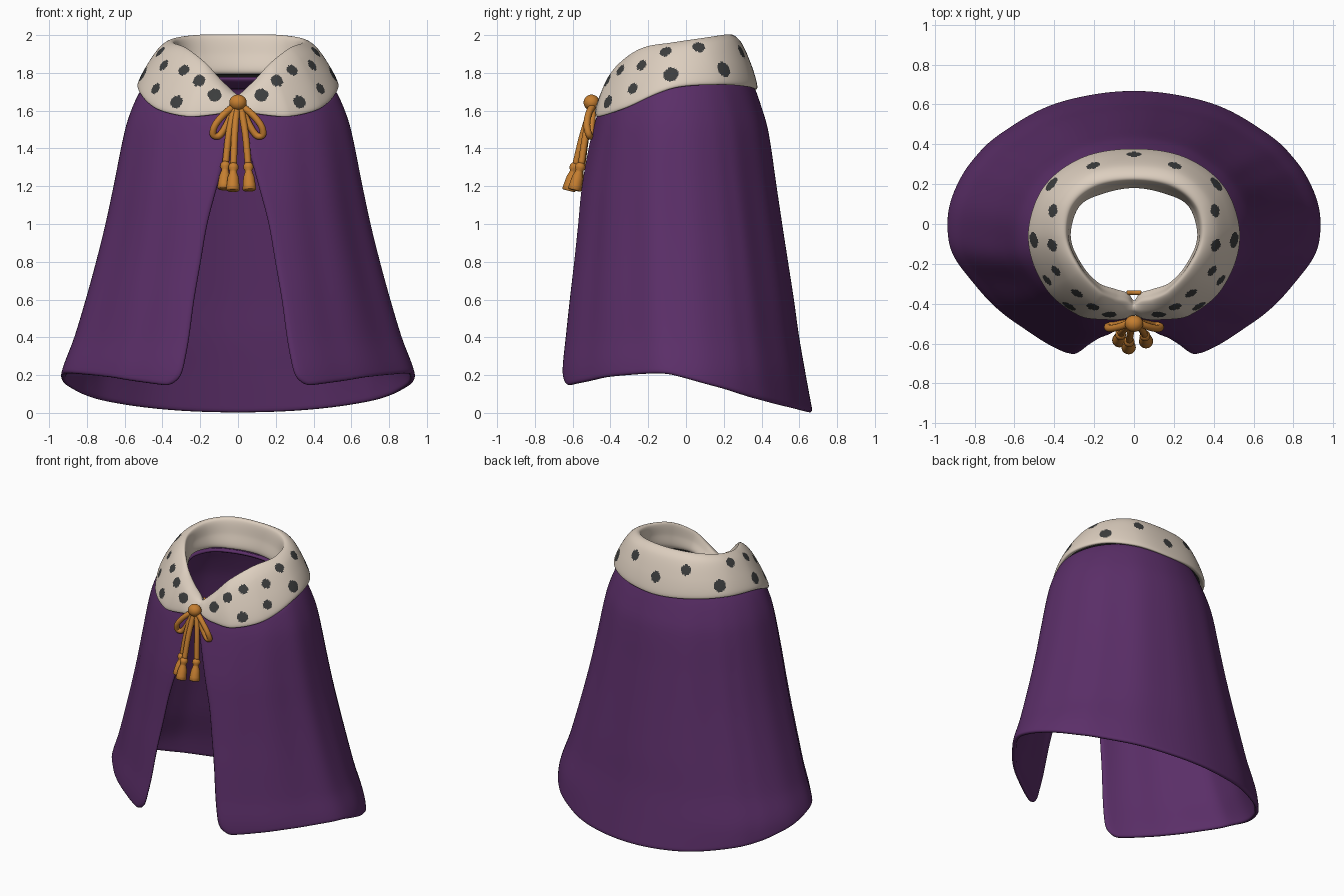
import bpy, math
from mathutils import Vector

if "Cube" in bpy.data.objects:
    bpy.data.objects.remove(bpy.data.objects["Cube"])

def material(name, rgb):
    m = bpy.data.materials.new(name)
    m.diffuse_color = (*rgb, 1)
    m.use_nodes = True
    m.node_tree.nodes["Principled BSDF"].inputs["Base Color"].default_value = m.diffuse_color
    return m

purple = material("royal purple", (0.105, 0.028, 0.14))
cream = material("cream fur", (0.72, 0.62, 0.52))
grey = material("charcoal spots", (0.045, 0.047, 0.047))
gold = material("orange gold cord", (0.56, 0.21, 0.03))

def interp(keys, t):
    """Smooth interpolation through (t, value, value, ...) keys."""
    t = min(max(t, keys[0][0]), keys[-1][0])
    i = 0
    while i < len(keys) - 2 and t > keys[i + 1][0]:
        i += 1
    def slope(j, k):
        a, b = max(j - 1, 0), min(j + 1, len(keys) - 1)
        return (keys[b][k] - keys[a][k]) / (keys[b][0] - keys[a][0])
    p, q = keys[i], keys[i + 1]
    h = q[0] - p[0]
    s = (t - p[0]) / h
    return [(2*s**3 - 3*s*s + 1) * p[k] + (s**3 - 2*s*s + s) * h * slope(i, k)
            + (3*s*s - 2*s**3) * q[k] + (s**3 - s*s) * h * slope(i + 1, k)
            for k in range(1, len(p))]

def mesh_object(name, verts, faces, mats):
    me = bpy.data.meshes.new(name)
    me.from_pydata(verts, [], faces)
    for m in mats:
        me.materials.append(m)
    me.polygons.foreach_set("use_smooth", [True] * len(me.polygons))
    ob = bpy.data.objects.new(name, me)
    bpy.context.collection.objects.link(ob)
    return ob

PI = math.pi

# Collar section keys by angle from the front: crest, outer edge, inner edge
collar_keys = [
    (0.0, .004, -.42, 1.68, .008, -.455, 1.62, .004, -.385, 1.63),
    (0.1, .035, -.412, 1.70, .05, -.472, 1.595, .03, -.35, 1.645),
    (0.3, .10, -.405, 1.75, .13, -.475, 1.575, .09, -.33, 1.68),
    (0.55, .185, -.37, 1.825, .27, -.455, 1.565, .18, -.30, 1.72),
    (0.97, .30, -.25, 1.905, .435, -.32, 1.61, .27, -.205, 1.76),
    (1.57, .375, -.07, 1.945, .523, -.07, 1.715, .325, -.06, 1.80),
    (2.05, .345, .10, 1.97, .455, .17, 1.735, .28, .09, 1.80),
    (2.6, .21, .22, 1.985, .26, .325, 1.725, .16, .155, 1.80),
    (PI, 0, .255, 1.985, 0, .37, 1.71, 0, .185, 1.80),
    (2 * PI - 2.6, -.21, .22, 1.985, -.26, .325, 1.725, -.16, .155, 1.80)]

def collar_points(ang):
    side = 1
    if ang > PI:
        ang, side = 2 * PI - ang, -1
    v = interp(collar_keys, ang)
    return [Vector((side * v[i], v[i + 1], v[i + 2])) for i in (0, 3, 6)]

# Fur collar: a rounded closed section swept round the neck
N, M = 560, 110
verts, faces = [], []
for i in range(N):
    T, O, I = collar_points(2 * PI * i / N)
    size = (O - I).length
    out = (O - I).normalized()
    up = Vector((0, 0, 1))
    loop = [I, I.lerp(T, .5) - out * size * .12, T - out * size * .17, T + out * size * .17,
            T.lerp(O, .5) + out * size * .17 + up * size * .08, O + out * size * .04 + up * size * .12,
            O - out * size * .08, I.lerp(O, .5) + up * size * .15]
    L = len(loop)
    for j in range(M):
        f = j / M * L
        k = int(f)
        s = f - k
        a, b, c, d = (loop[(k + n) % L] for n in (-1, 0, 1, 2))
        verts.append(.5 * (2*b + (c - a)*s + (2*a - 5*b + 4*c - d)*s*s + (3*b - a - 3*c + d)*s**3))
faces = [(i * M + j, i * M + (j + 1) % M, (i + 1) % N * M + (j + 1) % M, (i + 1) % N * M + j)
         for i in range(N) for j in range(M)]
collar = mesh_object("fur_collar", verts, faces, [cream, grey])

# Collar spots: faces close to mirrored centres snapped to the fur; dark underside
spots = [(.125, -.48, 1.69, .036), (.215, -.45, 1.775, .034), (.30, -.37, 1.835, .032),
         (.335, -.43, 1.655, .036), (.46, -.30, 1.725, .031), (.41, -.25, 1.855, .030),
         (.43, -.115, 1.935, .033), (.52, -.085, 1.80, .041), (.42, .07, 1.95, .033),
         (.44, .225, 1.83, .042), (.21, .31, 1.92, .036), (0, .38, 1.84, .037)]
centres = []
for x, y, z, r in spots:
    for sx in {x, -x}:
        p = Vector((sx, y, z))
        centres.append((min(verts, key=lambda v: (v - p).length_squared), r))
for poly in collar.data.polygons:
    c = poly.center
    section = poly.index % M / M * 8
    if 6.1 < section < 7.8 or any((c - p).length_squared < r * r for p, r in centres):
        poly.material_index = 1

# Cape: height keys give half width, back y and front y
body_keys = [(0, .95, .672, -.72), (.2, .94, .635, -.72), (.4, .87, .60, -.692), (.6, .81, .572, -.663),
             (.8, .755, .541, -.63), (1.0, .705, .51, -.60), (1.2, .662, .48, -.567),
             (1.5, .60, .435, -.495), (1.62, .56, .40, -.455), (1.72, .51, .365, -.42), (1.8, .45, .33, -.38)]
gap_keys = [(.13, .40), (.16, .34), (.2, .305), (.3, .28), (.4, .262), (.6, .235), (.8, .2), (1, .165),
            (1.2, .112), (1.4, .055), (1.5, .025), (1.6, .006), (1.8, .004)]
hem_keys = [(.4, .142), (.7, .17), (.9, .192), (1.35, .211), (1.57, .2), (1.87, .138), (2.2, .075),
            (2.7, .02), (PI, .004), (2 * PI - 2.7, .02)]
top_keys = [(0, 1.64), (.5, 1.62), (1, 1.66), (1.57, 1.74), (2.4, 1.765), (PI, 1.745)]

def fold(ang):
    return (.5 * math.cos(9 * ang) + .5 * math.cos(14 * ang + .6)
            - 1.3 * math.exp(-((ang - 2.15) / .07) ** 2) - math.exp(-((ang - .62) / .09) ** 2))

R, C = 44, 84
verts = []
for r in range(-3, R + 1):
    for c in range(C + 1):
        u = c / C
        nominal = 2 * PI * u
        if r < 0:   # shoulder lining tucked under the collar
            T, O, I = collar_points(min(max(nominal, .02), 2 * PI - .02))
            p = I.lerp(O, (.06, .34, .64)[r + 3])
            verts.append(p - Vector((0, 0, .008)))
            continue
        low = .405 + (2 * PI - .81) * u
        hem = interp(hem_keys, min(low, 2 * PI - low))[0]
        top = interp(top_keys, min(nominal, 2 * PI - nominal))[0]
        v = r / R
        v = v + .12 * math.sin(PI * v) * v
        z = top + (hem - top) * v
        a, yb, yf = interp(body_keys, z)
        a0 = math.asin(interp(gap_keys, z)[0] / a)
        ang = a0 + (2 * PI - 2 * a0) * u
        k = 1 + .012 * fold(min(ang, 2 * PI - ang)) * math.sin(PI * min(1, v * .85 + .05)) ** .8
        co, cy = math.cos(ang), -.03 - .024 * z
        if co > 0:   # the front narrows more than an ellipse towards the hem
            flat = .36 * max(0, 1 - z / 1.6) * math.sin(ang) ** 2
            y = cy + (yf - cy) * k * co * (1 - flat)
        else:
            y = cy - (yb - cy) * k * co
        verts.append((a * k * math.sin(ang), y, z))
W = C + 1
faces = [(r * W + c, (r + 1) * W + c, (r + 1) * W + c + 1, r * W + c + 1)
         for r in range(R + 3) for c in range(C)]
cape = mesh_object("cape", verts, faces, [purple])
sol = cape.modifiers.new("thickness", 'SOLIDIFY')
sol.thickness = .028
sol.offset = -1
sub = cape.modifiers.new("smooth", 'SUBSURF')
sub.levels = sub.render_levels = 1

# Cord pieces: smooth tubes through a few points
def cord(name, pts, radius):
    path, n = [], len(pts)
    keys = [(i, *p) for i, p in enumerate(pts)]
    for i in range((n - 1) * 8 + 1):
        path.append(Vector(interp(keys, i / 8)))
    vs, fs, S = [], [], 12
    for i, p in enumerate(path):
        d = (path[min(i + 1, len(path) - 1)] - path[max(i - 1, 0)]).normalized()
        s = d.cross(Vector((0, 1, .05))).normalized()
        t = d.cross(s)
        for j in range(S):
            w = 2 * PI * j / S
            vs.append(p + radius * (s * math.cos(w) + t * math.sin(w)))
    for i in range(len(path) - 1):
        for j in range(S):
            k = (j + 1) % S
            fs.append((i * S + j, i * S + k, (i + 1) * S + k, (i + 1) * S + j))
    fs += [tuple(range(S))[::-1], tuple(range(len(vs) - S, len(vs)))]
    return mesh_object(name, vs, fs, [gold])

def ball(name, loc, scale):
    bpy.ops.mesh.primitive_uv_sphere_add(segments=24, ring_count=16, radius=1, location=loc)
    ob = bpy.context.object
    ob.name, ob.scale = name, scale
    ob.data.materials.append(gold)
    bpy.ops.object.shade_smooth()

# Knot, bow loops and the short tie behind the collar
ball("cord_knot", (0, -.50, 1.643), (.046, .042, .042))
for side, s in (("left", -1), ("right", 1)):
    cord("bow_loop_" + side, [(s * .01, -.49, 1.63), (s * .07, -.515, 1.585), (s * .12, -.525, 1.525),
         (s * .132, -.515, 1.475), (s * .10, -.505, 1.468), (s * .06, -.50, 1.525), (s * .01, -.49, 1.63)], .018)
cord("back_tie", [(-.035, -.345, 1.66), (0, -.345, 1.65), (.035, -.345, 1.66)], .011)

# Hanging cords with tassels: a lathed profile of (distance, radius)
profile = [(-.005, .004), (0, .018), (.012, .026), (.028, .027), (.04, .019), (.05, .02),
           (.075, .029), (.12, .034), (.143, .036), (.148, .031), (.146, .003)]
for n, (x, y, z) in enumerate([(-.066, -.55, 1.328), (-.024, -.585, 1.32), (.054, -.555, 1.322)], 1):
    start, end = Vector((x * .25, -.495, 1.63)), Vector((x, y, z))
    mid = start.lerp(end, .5) + Vector((x * .1, -.005, 0))
    cord("hanging_cord_%d" % n, [start, mid, end + Vector((0, 0, -.01))], .018)
    d = Vector((x * .12, -.035, -.14)).normalized()
    e = d.cross(Vector((0, 1, 0))).normalized()
    f = d.cross(e)
    S = 20
    vs = [end + d * t + r * (e * math.cos(2 * PI * j / S) + f * math.sin(2 * PI * j / S))
          for t, r in profile for j in range(S)]
    fs = [(i * S + j, i * S + (j + 1) % S, (i + 1) * S + (j + 1) % S, (i + 1) * S + j)
          for i in range(len(profile) - 1) for j in range(S)]
    fs += [tuple(range(S))[::-1], tuple(range(len(vs) - S, len(vs)))]
    mesh_object("tassel_%d" % n, vs, fs, [gold])
